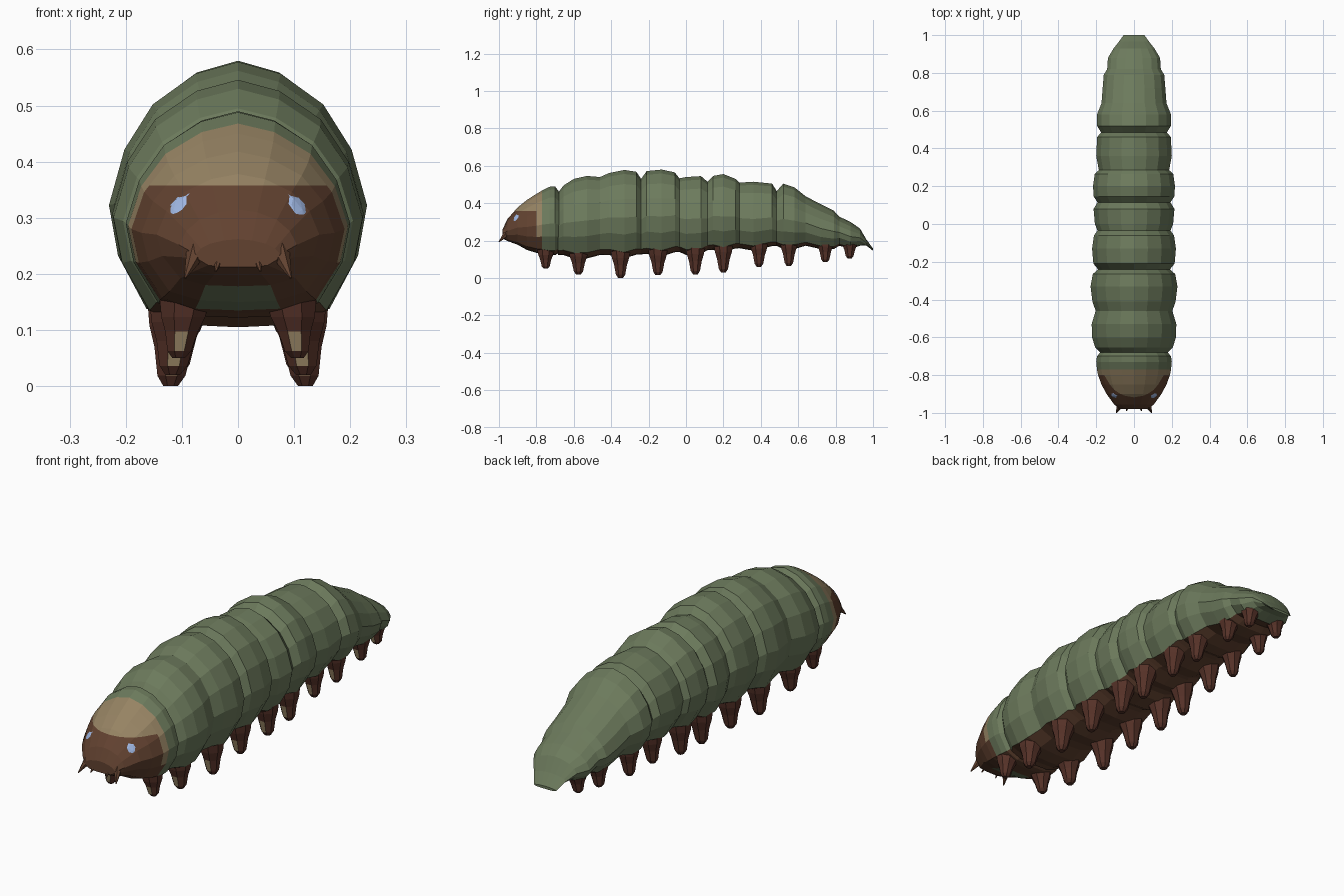
import bpy, bmesh, math
from mathutils import Vector, Matrix

if "Cube" in bpy.data.objects:
    bpy.data.objects.remove(bpy.data.objects["Cube"])


def mat(name, r, g, b):
    m = bpy.data.materials.new(name)
    lin = [((c / 255 + 0.055) / 1.055) ** 2.4 for c in (r, g, b)]
    m.diffuse_color = (*lin, 1)
    m.use_nodes = True
    m.node_tree.nodes["Principled BSDF"].inputs["Base Color"].default_value = m.diffuse_color
    return m


GREEN = mat("moss green", 108, 122, 92)
BROWN = mat("head brown", 98, 66, 48)
DARK = mat("leg brown", 86, 50, 40)
TAN = mat("tan", 150, 131, 99)
BLUE = mat("eye blue", 160, 184, 228)


def finish(bm, name, mats, rule=None):
    bmesh.ops.recalc_face_normals(bm, faces=bm.faces)
    if rule:
        for f in bm.faces:
            f.material_index = rule(f)
    me = bpy.data.meshes.new(name)
    bm.to_mesh(me)
    bm.free()
    for m in mats:
        me.materials.append(m)
    ob = bpy.data.objects.new(name, me)
    bpy.context.collection.objects.link(ob)
    return ob


def loft(rings):
    bm = bmesh.new()
    loops = [[bm.verts.new(p) for p in r] for r in rings]
    n = len(loops[0])
    for a, b in zip(loops, loops[1:]):
        for i in range(n):
            j = (i + 1) % n
            bm.faces.new((a[i], a[j], b[j], b[i]))
    bm.faces.new(loops[0])
    bm.faces.new(loops[-1])
    return bm


# egg-shaped cross-section: share of half width, share of height
HALF = [(0, 1), (.33, .955), (.66, .84), (.88, .67), (1, .46),
        (.93, .27), (.71, .07), (.4, 0.01), (0, 0)]
SECTION = HALF + [(-x, t) for x, t in HALF[-2:0:-1]]


def section(y, w, top, bot):
    return [(x * w, y, bot + t * (top - bot)) for x, t in SECTION]


# leg stations: y, foot height
LEGS = [(-.75, .05), (-.575, .02), (-.35, 0), (-.15, .015), (.05, .02),
        (.2, .03), (.39, .06), (.55, .065), (.745, .085), (.875, .105)]

# body: y, half width, top height
BODY = [(-.685, .175, .455), (-.655, .205, .495), (-.6, .222, .53), (-.53, .224, .546),
        (-.46, .203, .54), (-.41, .22, .562), (-.33, .23, .578), (-.265, .218, .568),
        (-.24, .19, .53), (-.21, .215, .572), (-.13, .222, .58), (-.06, .212, .565),
        (-.035, .193, .533), (0, .207, .54), (.08, .214, .545), (.115, .193, .515),
        (.145, .213, .546), (.2, .217, .556), (.265, .208, .53), (.285, .186, .51),
        (.36, .2, .515), (.46, .195, .505), (.485, .174, .465), (.52, .196, .505),
        (.58, .196, .485), (.64, .172, .437), (.72, .166, .395), (.79, .16, .36),
        (.82, .142, .328), (.88, .138, .3), (.93, .108, .265), (.965, .08, .205),
        (1, .055, .158)]


def belly(y):
    b = .105 + .05 * min(max((y + .3) / .8, 0), 1)
    gap = min(abs(y - l[0]) for l in LEGS)
    return b + (.018 if gap > .055 else 0)


rings = [section(y, w, t, min(belly(y), t - .012)) for y, w, t in BODY]


def body_rule(f):
    c = f.calc_center_median()
    return 1 if f.normal.z < -.72 and c.z < .19 and c.y < .88 else 0


finish(loft(rings), "body", [GREEN, BROWN], body_rule)

# head: y, half width, top, bottom
HEAD = [(-.98, .075, .262, .212), (-.955, .105, .315, .198), (-.9, .145, .378, .178),
        (-.85, .172, .418, .15), (-.8, .19, .45, .135), (-.77, .196, .468, .13),
        (-.73, .2, .488, .122), (-.7, .196, .49, .122), (-.67, .17, .45, .14)]
bm = loft([section(*r) for r in HEAD])
bmesh.ops.bisect_plane(bm, geom=bm.verts[:] + bm.edges[:] + bm.faces[:], dist=1e-5,
                       plane_co=(0, 0, .358), plane_no=(0, 0, 1))


def head_rule(f):
    c = f.calc_center_median()
    if f.normal.z < -.7:                       # underside with the green mouth patch
        return 2 if -.9 < c.y < -.8 and abs(c.x) < .065 else 0
    if c.y > -.77:
        return 2
    return 1 if c.z > .358 or (c.y > -.8 and c.z > .2) else 0


finish(bm, "head", [BROWN, TAN, GREEN], head_rule)


def spike(name, a, b, r, m):
    a, b = Vector(a), Vector(b)
    bm = bmesh.new()
    rot = (b - a).to_track_quat('Z', 'Y').to_matrix().to_4x4()
    bmesh.ops.create_cone(bm, cap_ends=True, segments=6, radius1=r, radius2=.002,
                          depth=(b - a).length,
                          matrix=Matrix.Translation((a + b) / 2) @ rot)
    finish(bm, name, [m])


for s, side in ((1, "left"), (-1, "right")):
    # eyes: flattened faceted ellipsoids leaning inward at the top
    out = Vector((s * .62, -.68, .4)).normalized()
    up = Vector((-s * .55, 0, .8))
    up = (up - out * up.dot(out)).normalized()
    across = up.cross(out)
    frame = Matrix((across, up, out)).transposed().to_4x4()
    bm = bmesh.new()
    bmesh.ops.create_uvsphere(bm, u_segments=8, v_segments=6, radius=1,
                              matrix=Matrix.Translation((s * .1, -.895, .305)) @ frame
                              @ Matrix.Diagonal((.036, .052, .024, 1)))
    finish(bm, side + "_eye", [BLUE])

    # mouth spikes
    spike(side + "_fang", (s * .07, -.95, .25), (s * .094, -1, .193), .022, BROWN)
    spike(side + "_small_fang", (s * .03, -.955, .24), (s * .04, -.99, .205), .012, BROWN)

    # stubby legs
    for k, (y, foot) in enumerate(LEGS):
        w = min(BODY, key=lambda r: abs(r[0] - y))[1]
        size = .7 + .3 * min(max((.17 - foot) / .15, 0), 1) if y > 0 else 1
        if k == 0:
            size, w = .85, .2
        x, top = s * w * .47, belly(y) + .05
        rings = []
        for t, r in ((0, .058), (.3, .05), (.55, .037), (.88, .027), (1, .014)):
            rings.append([(x + s * .012 * t + size * r * math.cos((i + .5) * math.pi / 4),
                           y + size * r * math.sin((i + .5) * math.pi / 4),
                           top + (foot - top) * t) for i in range(8)])

        def leg_rule(f, x=x, top=top, foot=foot):
            c = f.calc_center_median()
            t = (top - c.z) / (top - foot)
            return 1 if f.normal.y < -.85 and .6 < t < .9 and abs(c.x - x) < .03 else 0

        finish(loft(rings), f"{side}_leg_{k + 1}", [DARK, TAN], leg_rule)
